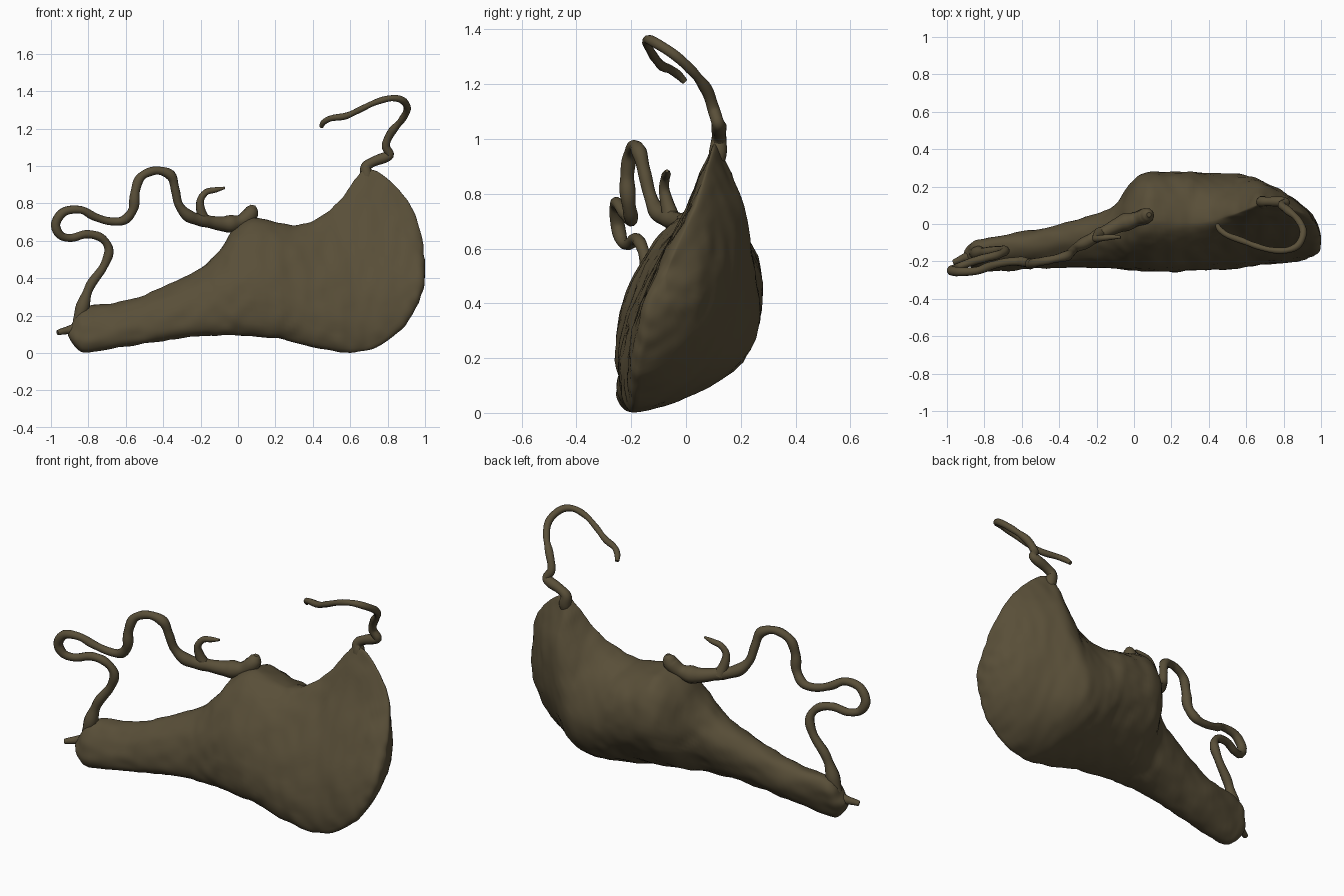
import bpy
import bmesh
import math
from mathutils import Vector, noise

cube = bpy.data.objects.get("Cube")
if cube:
    bpy.data.objects.remove(cube, do_unlink=True)

# One flat colour for everything
hide = bpy.data.materials.new("dark olive brown")
hide.use_nodes = True
hide.diffuse_color = (0.1, 0.078, 0.04, 1)
hide.node_tree.nodes["Principled BSDF"].inputs["Base Color"].default_value = hide.diffuse_color


def clamp(value):
    return min(1, max(0, value))


def spline(rows, steps):
    """Smooth curve through rows of numbers."""
    result = []
    last = len(rows) - 1
    for i in range(last):
        a, b, c, d = (rows[max(0, min(last, i + k))] for k in (-1, 0, 1, 2))
        for s in range(steps):
            t = s / steps
            result.append([
                0.5 * (2 * q + (r - p) * t + (2 * p - 5 * q + 4 * r - w) * t * t
                       + (3 * q - p - 3 * r + w) * t ** 3)
                for p, q, r, w in zip(a, b, c, d)])
    result.append(list(rows[-1]))
    return result


def finish(obj):
    obj.data.materials.clear()
    obj.data.materials.append(hide)
    for poly in obj.data.polygons:
        poly.use_smooth = True


def lean(x, z):
    """The leg leans backwards as it rises; the wide end is also bowed."""
    bow = 0.04 * clamp(x * 2) * math.sin(math.pi * min(z, 0.75) / 0.75)
    return -0.19 + 0.3 * z - bow


def build_body(name, sections, steps=6, sides=56):
    bm = bmesh.new()
    rings = []
    for x, low, high, front, back in spline(sections, steps):
        middle, half = (low + high) / 2, (high - low) / 2
        wide = clamp((x - 0.3) * 4)
        ring = []
        for i in range(sides):
            angle = math.tau * i / sides
            c, s = math.cos(angle), math.sin(angle)
            z = middle + half * s
            if c > 0:
                depth = back * (1 - (0.05 + 0.45 * wide) * s) * c ** (1 + 0.5 * wide)
            else:
                depth = -front * (1 - 0.5 * wide * s) * abs(c) ** 0.95
            ring.append(bm.verts.new((x, lean(x, z) + depth, z)))
        rings.append(ring)
    for a, b in zip(rings, rings[1:]):
        for i in range(sides):
            j = (i + 1) % sides
            bm.faces.new((a[i], a[j], b[j], b[i]))
    bm.faces.new(rings[0])
    bm.faces.new(rings[-1])
    bmesh.ops.recalc_face_normals(bm, faces=bm.faces)
    bm.normal_update()
    # Uneven, lumpy surface
    shifts = []
    for v in bm.verts:
        lump = 0.007 * noise.noise(v.co * 7) + 0.007 * noise.noise(v.co * 16)
        shifts.append((v, v.normal * lump))
    for v, shift in shifts:
        v.co += shift
    mesh = bpy.data.meshes.new(name)
    bm.to_mesh(mesh)
    bm.free()
    obj = bpy.data.objects.new(name, mesh)
    bpy.context.collection.objects.link(obj)
    finish(obj)


def build_cord(name, points):
    """Rope of varying thickness; each point is x, y, z, radius."""
    curve = bpy.data.curves.new(name, "CURVE")
    curve.dimensions = "3D"
    curve.bevel_depth = 1
    curve.bevel_resolution = 3
    curve.use_fill_caps = True
    path = spline(points, 6)
    line = curve.splines.new("POLY")
    line.points.add(len(path) - 1)
    for point, (x, y, z, r) in zip(line.points, path):
        point.co = (x, y, z, 1)
        point.radius = r * (1 + 0.25 * noise.noise(Vector((x, y, z)) * 14))
    line.use_smooth = True
    temp = bpy.data.objects.new(name, curve)
    bpy.context.collection.objects.link(temp)
    bpy.context.view_layer.update()
    mesh = bpy.data.meshes.new_from_object(
        temp.evaluated_get(bpy.context.evaluated_depsgraph_get()))
    bpy.data.objects.remove(temp)
    obj = bpy.data.objects.new(name, mesh)
    bpy.context.collection.objects.link(obj)
    finish(obj)


# Ham body: x, bottom, top, front depth, back depth
build_body("ham_body", [
    (-.91, .095, .12, .015, .015), (-.895, .065, .15, .045, .035),
    (-.86, .025, .21, .075, .055), (-.8, .003, .25, .092, .068),
    (-.6, .033, .28, .095, .095), (-.4, .063, .355, .095, .12),
    (-.2, .09, .455, .11, .155), (-.1, .093, .55, .13, .19),
    (-.02, .092, .66, .145, .285), (.07, .088, .72, .15, .34),
    (.2, .075, .7, .14, .36), (.32, .05, .685, .11, .378),
    (.42, .028, .715, .09, .382), (.52, .008, .795, .07, .38),
    (.6, .0, .89, .055, .355), (.67, .006, .98, .05, .31),
    (.73, .025, .975, .05, .275), (.8, .065, .93, .05, .24),
    (.87, .12, .86, .045, .2), (.93, .2, .765, .04, .155),
    (.97, .28, .66, .035, .105), (.99, .35, .57, .025, .06),
    (.998, .42, .5, .01, .015)])

# Long looping cord from the shank to the middle
build_cord("loop_cord", [
    (-.85, -.155, .17, .035), (-.83, -.155, .25, .033), (-.79, -.15, .36, .026),
    (-.72, -.14, .46, .024), (-.69, -.145, .55, .023), (-.73, -.165, .615, .022),
    (-.81, -.185, .635, .022), (-.89, -.21, .615, .022), (-.95, -.235, .63, .024),
    (-.975, -.25, .69, .025), (-.93, -.255, .755, .023), (-.84, -.25, .765, .022),
    (-.77, -.225, .73, .022), (-.69, -.205, .705, .022), (-.61, -.2, .71, .025),
    (-.56, -.21, .77, .026), (-.55, -.215, .86, .025), (-.52, -.205, .94, .024),
    (-.44, -.19, .975, .024), (-.36, -.17, .95, .025), (-.335, -.15, .87, .026),
    (-.315, -.13, .79, .028), (-.26, -.1, .73, .032), (-.17, -.05, .705, .033),
    (-.07, 0, .69, .042), (.01, .025, .7, .043), (.06, .042, .735, .042),
    (.075, .05, .77, .03), (.08, .05, .79, .012)])

# Short loose end beside the loop
build_cord("branch_cord", [
    (-.18, -.05, .7, .032), (-.2, -.07, .77, .024), (-.2, -.08, .82, .02),
    (-.17, -.075, .86, .018), (-.12, -.07, .872, .015), (-.07, -.07, .883, .007)])

# Curling cord on the upper peak
build_cord("peak_cord", [
    (.69, .1, .86, .015), (.69, .115, .94, .035), (.685, .12, .995, .03),
    (.73, .12, 1.025, .024),
    (.785, .12, 1.045, .03), (.812, .115, 1.062, .024), (.79, .1, 1.11, .02),
    (.82, .075, 1.18, .02), (.875, .025, 1.245, .019), (.905, -.04, 1.305, .019),
    (.88, -.11, 1.35, .018), (.82, -.14, 1.362, .017), (.74, -.14, 1.342, .017),
    (.66, -.12, 1.305, .017), (.58, -.09, 1.268, .017), (.5, -.06, 1.255, .018),
    (.46, -.03, 1.235, .017), (.445, -.005, 1.21, .012)])

# Small stub on the end of the shank
build_cord("shank_stub", [
    (-.86, -.17, .13, .03), (-.905, -.18, .122, .022),
    (-.94, -.195, .115, .016), (-.965, -.205, .108, .012)])
